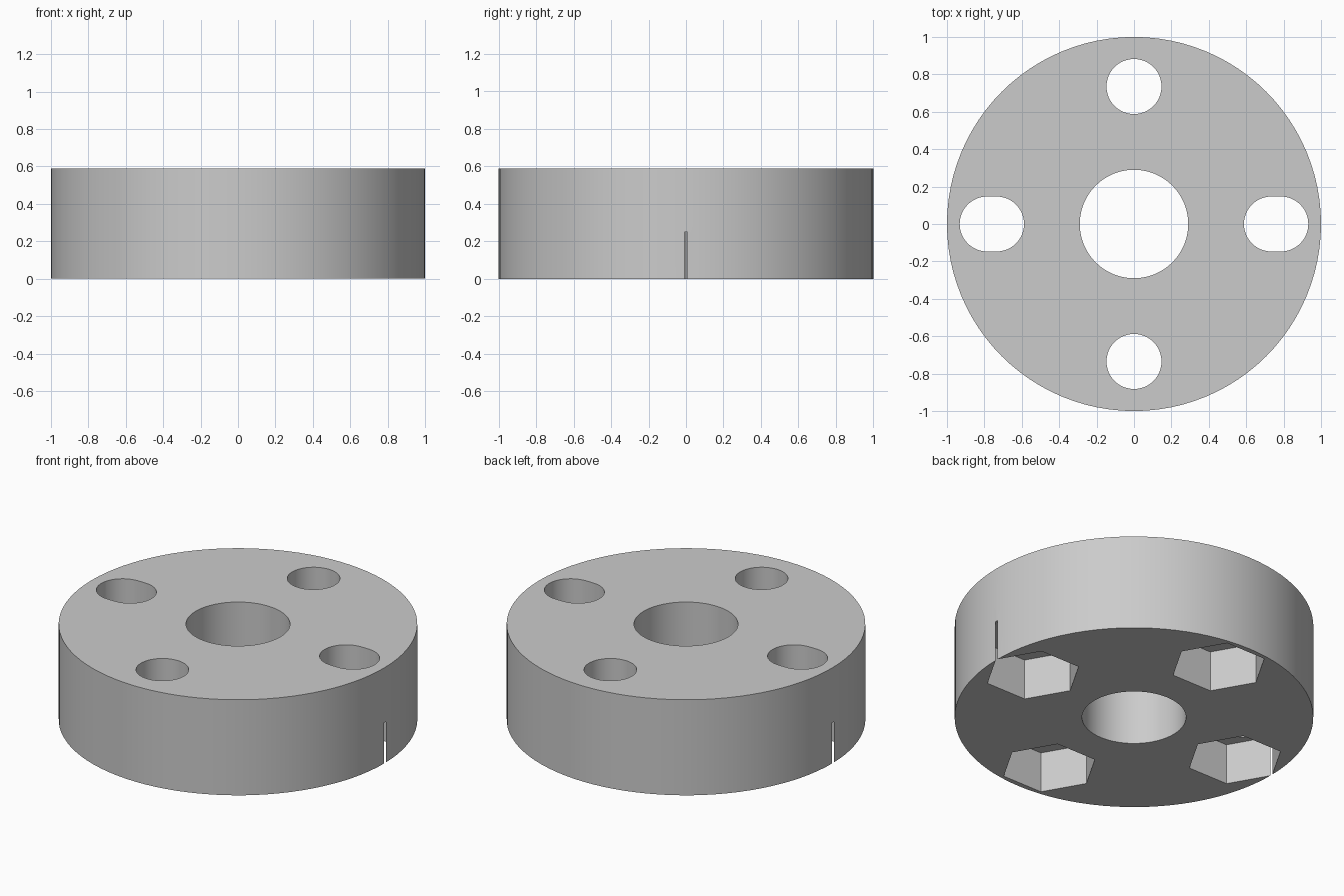
import bpy
import bmesh
from math import cos, sin, pi

RADIUS, HEIGHT = 1.0, 0.588
BORE_RADIUS = 0.29
BOLT_CIRCLE, BOLT_RADIUS = 0.735, 0.147
SLOT_LENGTH = 0.05
NUT_RADIUS, NUT_DEPTH = 0.27, 0.25

cube = bpy.data.objects.get("Cube")
if cube:
    bpy.data.objects.remove(cube, do_unlink=True)

grey = bpy.data.materials.new("plain grey")
grey.use_nodes = True
colour = (0.6, 0.6, 0.6, 1.0)
grey.diffuse_color = colour
grey.node_tree.nodes["Principled BSDF"].inputs["Base Color"].default_value = colour


def arc(cx, cy, r, start, end, steps):
    """Points along an arc, both ends included."""
    angles = [start + (end - start) * i / steps for i in range(steps + 1)]
    return [(cx + r * cos(a), cy + r * sin(a)) for a in angles]


def circle(cx, cy, r, sides):
    return arc(cx, cy, r, 0, 2 * pi, sides)[:-1]


def slot(cx, direction):
    """Round hole stretched outward along x."""
    near, far = sorted((cx, cx + direction * SLOT_LENGTH))
    return (arc(far, 0, BOLT_RADIUS, -pi / 2, pi / 2, 24)
            + arc(near, 0, BOLT_RADIUS, pi / 2, 3 * pi / 2, 24))


def prism(name, outline, bottom, top):
    """Extrude a flat outline straight up into a solid."""
    bm = bmesh.new()
    face = bm.faces.new([bm.verts.new((x, y, bottom)) for x, y in outline])
    result = bmesh.ops.extrude_face_region(bm, geom=[face])
    raised = [g for g in result["geom"] if isinstance(g, bmesh.types.BMVert)]
    bmesh.ops.translate(bm, verts=raised, vec=(0, 0, top - bottom))
    bmesh.ops.recalc_face_normals(bm, faces=bm.faces)
    mesh = bpy.data.meshes.new(name)
    bm.to_mesh(mesh)
    bm.free()
    mesh.materials.append(grey)
    obj = bpy.data.objects.new(name, mesh)
    bpy.context.collection.objects.link(obj)
    return obj


# Thick round disc
disc = prism("flange_disc", circle(0, 0, RADIUS, 96), 0, HEIGHT)

# Centre bore, two round bolt holes and two outward slots
cutters = [prism("bore_cutter", circle(0, 0, BORE_RADIUS, 64), -0.1, HEIGHT + 0.1)]
for side in (-1, 1):
    c = side * BOLT_CIRCLE
    cutters.append(prism("bolt_cutter", circle(0, c, BOLT_RADIUS, 48), -0.1, HEIGHT + 0.1))
    cutters.append(prism("slot_cutter", slot(c, side), -0.1, HEIGHT + 0.1))
    # Hexagonal nut pockets underneath; the side ones just break the rim
    for x, y in ((c, 0), (0, c)):
        cutters.append(prism("nut_cutter", circle(x, y, NUT_RADIUS, 6), -0.1, NUT_DEPTH))

for cutter in cutters:
    cutter.hide_render = True
    cut = disc.modifiers.new(cutter.name, "BOOLEAN")
    cut.operation = "DIFFERENCE"
    cut.solver = "EXACT"
    cut.object = cutter

# Keep the cut shape and discard the cutters
bpy.context.view_layer.update()
graph = bpy.context.evaluated_depsgraph_get()
finished = bpy.data.meshes.new_from_object(disc.evaluated_get(graph))
disc.modifiers.clear()
disc.data = finished
for cutter in cutters:
    bpy.data.objects.remove(cutter, do_unlink=True)

# Smooth round walls with crisp rims
bpy.ops.object.select_all(action="DESELECT")
disc.select_set(True)
bpy.context.view_layer.objects.active = disc
bpy.ops.object.shade_smooth_by_angle(angle=pi / 6)
